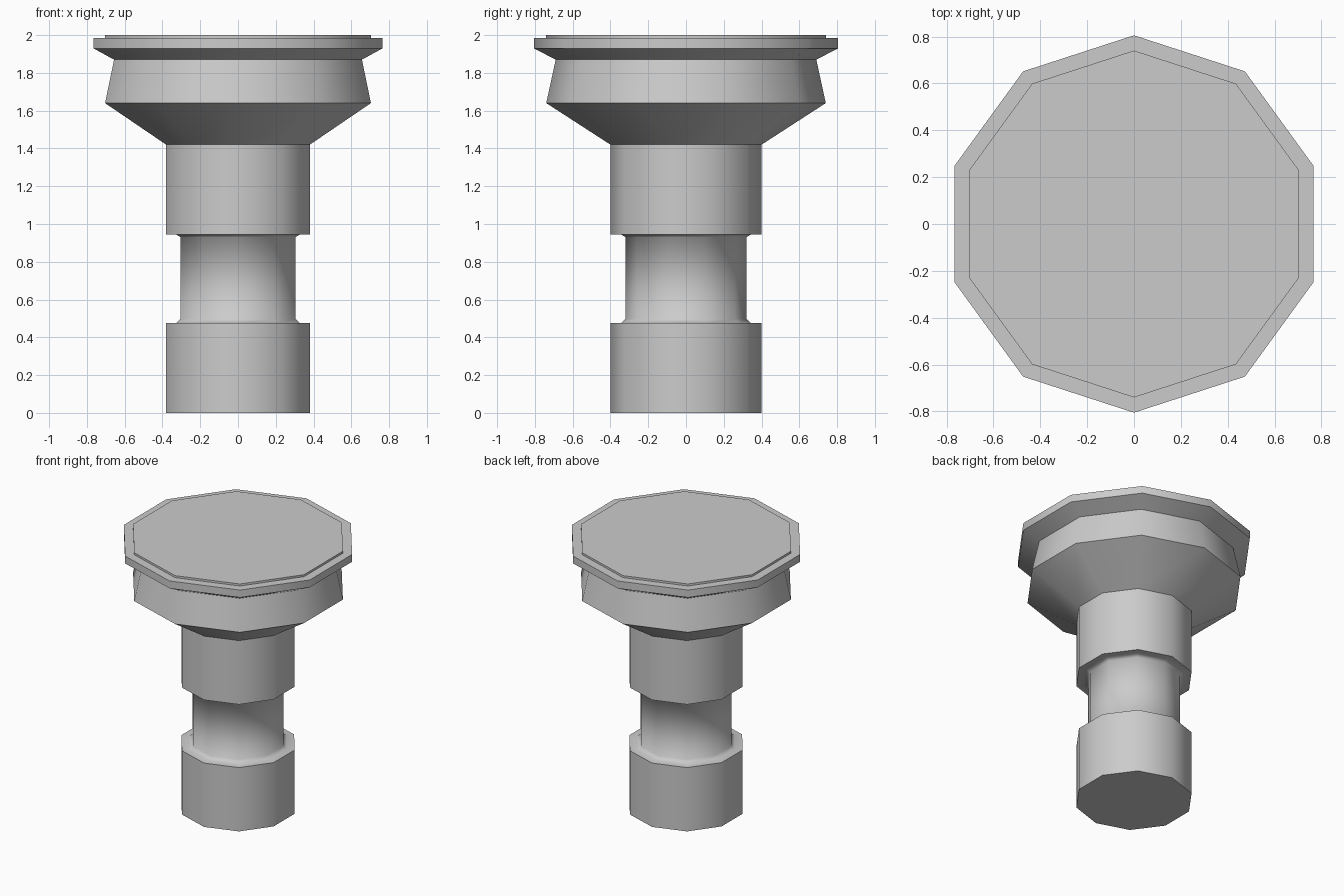
import bpy, bmesh
from math import cos, sin, pi

if "Cube" in bpy.data.objects:
    bpy.data.objects.remove(bpy.data.objects["Cube"])

SIDES = 10


def lathe(name, profile):
    """Capped ten-sided lathe; profile rows are (radius, z, crisp edge)."""
    bm = bmesh.new()
    rings = []
    for r, z, _ in profile:
        rings.append([bm.verts.new((r * cos(pi / 2 + 2 * pi * i / SIDES),
                                    r * sin(pi / 2 + 2 * pi * i / SIDES), z))
                      for i in range(SIDES)])
    for a, b in zip(rings, rings[1:]):
        for i in range(SIDES):
            j = (i + 1) % SIDES
            bm.faces.new((a[i], a[j], b[j], b[i])).smooth = True
    bm.faces.new(rings[0][::-1])
    bm.faces.new(rings[-1])
    # Keep the chosen rings crisp, the sides blend smoothly
    for ring, (_, _, crisp) in zip(rings, profile):
        for i in range(SIDES):
            bm.edges.get((ring[i], ring[(i + 1) % SIDES])).smooth = not crisp
    mesh = bpy.data.meshes.new(name)
    bm.to_mesh(mesh)
    bm.free()
    obj = bpy.data.objects.new(name, mesh)
    bpy.context.collection.objects.link(obj)
    return obj


lathe("flared_pedestal", [
    # Lower collar
    (0.40, 0.00, True), (0.40, 0.475, True),
    # Narrow neck with small fillets
    (0.345, 0.475, False), (0.32, 0.497, False),
    (0.32, 0.93, False), (0.345, 0.945, False),
    # Upper collar
    (0.40, 0.945, True), (0.40, 1.42, True),
    # Flared bowl
    (0.74, 1.64, True), (0.69, 1.87, True),
    # Overhanging rim and raised top plate
    (0.805, 1.93, True), (0.805, 1.985, True),
    (0.74, 1.985, True), (0.74, 2.00, True),
])
